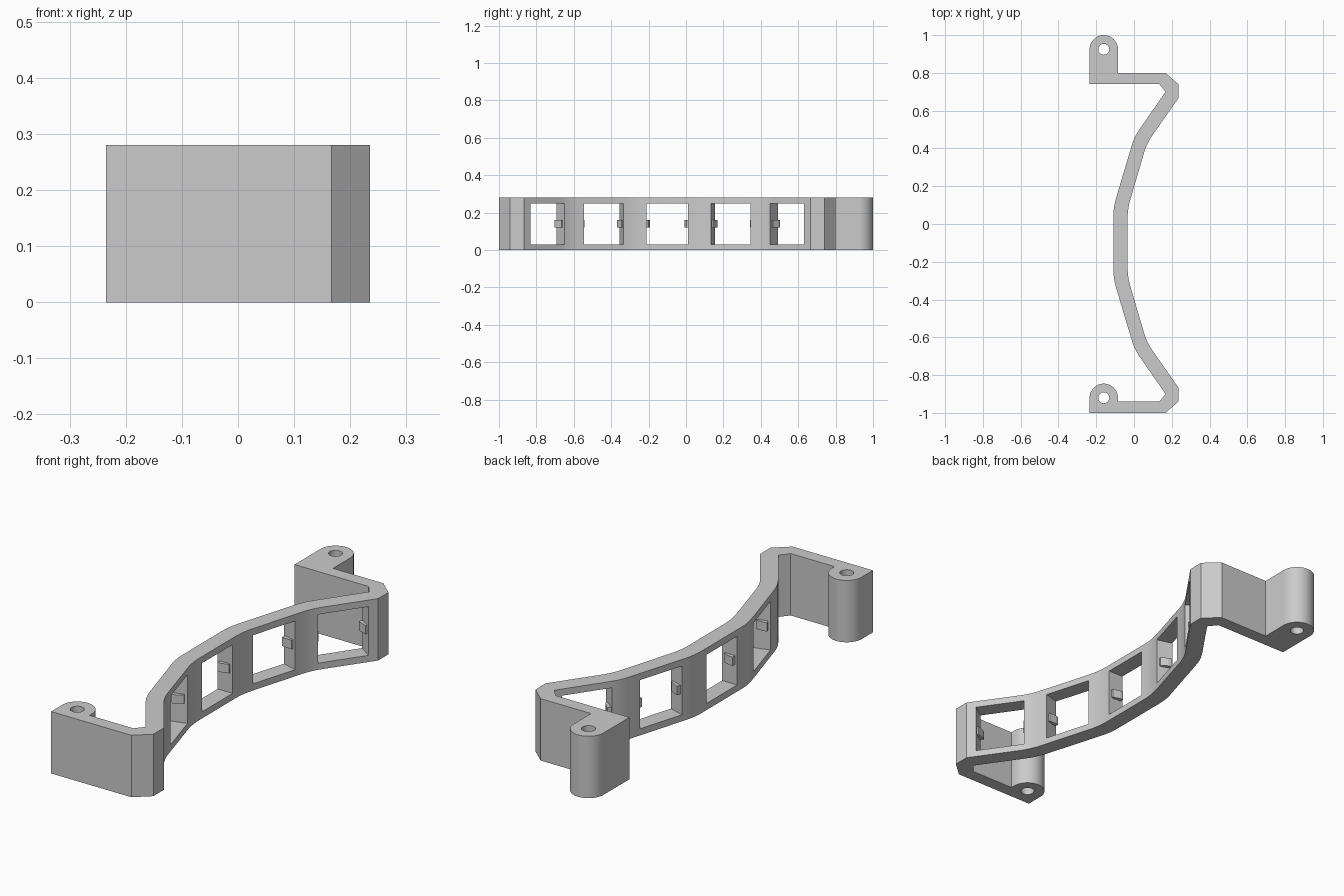
import bpy, bmesh
from math import sin, cos, pi, atan2
from mathutils import Vector, Matrix

cube = bpy.data.objects.get("Cube")
if cube:
    bpy.data.objects.remove(cube, do_unlink=True)

H = 0.28            # bracket height
MID = -0.1          # mirror line of the bowed wall
T = 0.075           # wall thickness
LUG_R, HOLE_R = 0.075, 0.029
LUGS = [(-0.16, -0.92), (-0.16, 0.925)]

grey = bpy.data.materials.new("light_grey")
grey.use_nodes = True
grey.diffuse_color = (0.6, 0.6, 0.6, 1)
grey.node_tree.nodes["Principled BSDF"].inputs["Base Color"].default_value = (0.6, 0.6, 0.6, 1)


def prism(name, pts, z0, z1, matrix=Matrix()):
    """Extrude a flat outline between two heights."""
    bm = bmesh.new()
    face = bm.faces.new([bm.verts.new((p[0], p[1], z0)) for p in pts])
    top = bmesh.ops.extrude_face_region(bm, geom=[face])["geom"]
    bmesh.ops.translate(bm, vec=(0, 0, z1 - z0),
                        verts=[g for g in top if isinstance(g, bmesh.types.BMVert)])
    bmesh.ops.recalc_face_normals(bm, faces=bm.faces)
    bm.transform(matrix)
    mesh = bpy.data.meshes.new(name)
    bm.to_mesh(mesh)
    bm.free()
    mesh.materials.append(grey)
    obj = bpy.data.objects.new(name, mesh)
    bpy.context.collection.objects.link(obj)
    return obj


def arc(c, r, a0, a1, n):
    return [(c[0] + r * cos(a0 + (a1 - a0) * i / n),
             c[1] + r * sin(a0 + (a1 - a0) * i / n)) for i in range(n + 1)]


def bend(a, corner, b, reach, n=5):
    """Round a corner of a path."""
    a, c, b = Vector(a), Vector(corner), Vector(b)
    p = c + (a - c).normalized() * reach
    q = c + (b - c).normalized() * reach
    return [tuple(p * (1 - t) ** 2 + c * 2 * t * (1 - t) + q * t * t)
            for t in (i / n for i in range(n + 1))]


def wall_side(start, c1, c2, end, reach):
    """One face of the bowed wall, from the -y end to the +y end."""
    half = bend(start, c1, c2, reach) + bend(c1, c2, end, reach) + [end]
    return [(x, MID - v) for x, v in reversed(half)] + [(x, MID + v) for x, v in half]


# Bracket outline: bowed wall, two chamfered arms and two rounded lugs
outer = wall_side((-0.034, 0), (-0.034, 0.18), (0.068, 0.527), (0.235, 0.766), 0.052)
inner = wall_side((-0.109, 0), (-0.109, 0.19), (0.002, 0.562), (0.167, 0.80), 0.048)
outline = [(-0.235, -1), (0.167, -1), (0.235, -0.94)] + outer
outline += [(0.235, 0.74), (0.167, 0.80), (-0.085, 0.80)]
outline += arc(LUGS[1], LUG_R, 0, pi, 24)
outline += [(-0.235, 0.74), (0.135, 0.74)] + inner[::-1]
outline += [(0.135, -0.94), (-0.085, -0.94)]
outline += arc(LUGS[0], LUG_R, 0, pi, 24)
bracket = prism("bracket", outline, 0, H)

# Window positions: outer face point and wall lean
a1 = atan2(0.102, 0.347)
a2 = atan2(0.167, 0.239)
windows = [(-0.034, 0, 0), (0.013, 0.34, a1), (0.013, -0.34, -a1),
           (0.146, 0.642, a2), (0.146, -0.642, -a2)]
cutters, clips = [], []
W = 0.11            # half window width
for x, v, a in windows:
    mat = (Matrix.Translation((x - cos(a) * T / 2, MID + v + sin(a) * T / 2, 0))
           @ Matrix.Rotation(-a, 4, "Z"))
    cutters.append(prism("window_cutter", [(-0.08, -W), (0.08, -W), (0.08, W), (-0.08, W)],
                         0.03, 0.25, mat))
    # Small wedge clips on both jambs
    for s in (-1, 1):
        wedge = [(-0.026, s * (W + 0.003)), (0.024, s * (W + 0.003)),
                 (0.024, s * (W - 0.008)), (-0.012, s * (W - 0.018)),
                 (-0.026, s * (W - 0.018))]
        clips.append(prism("window_clip", wedge, 0.12, 0.16, mat))

# Screw holes through the lugs
for c in LUGS:
    cutters.append(prism("hole_cutter", arc(c, HOLE_R, 0, 2 * pi, 24)[:-1], -0.05, H + 0.05))

bpy.ops.object.select_all(action="DESELECT")
bpy.context.view_layer.objects.active = bracket
bracket.select_set(True)
for cutter in cutters:
    mod = bracket.modifiers.new("cut", "BOOLEAN")
    mod.operation = "DIFFERENCE"
    mod.solver = "EXACT"
    mod.object = cutter
    bpy.ops.object.modifier_apply(modifier=mod.name)
    bpy.data.objects.remove(cutter, do_unlink=True)
bpy.ops.object.shade_smooth_by_angle(angle=0.35)
